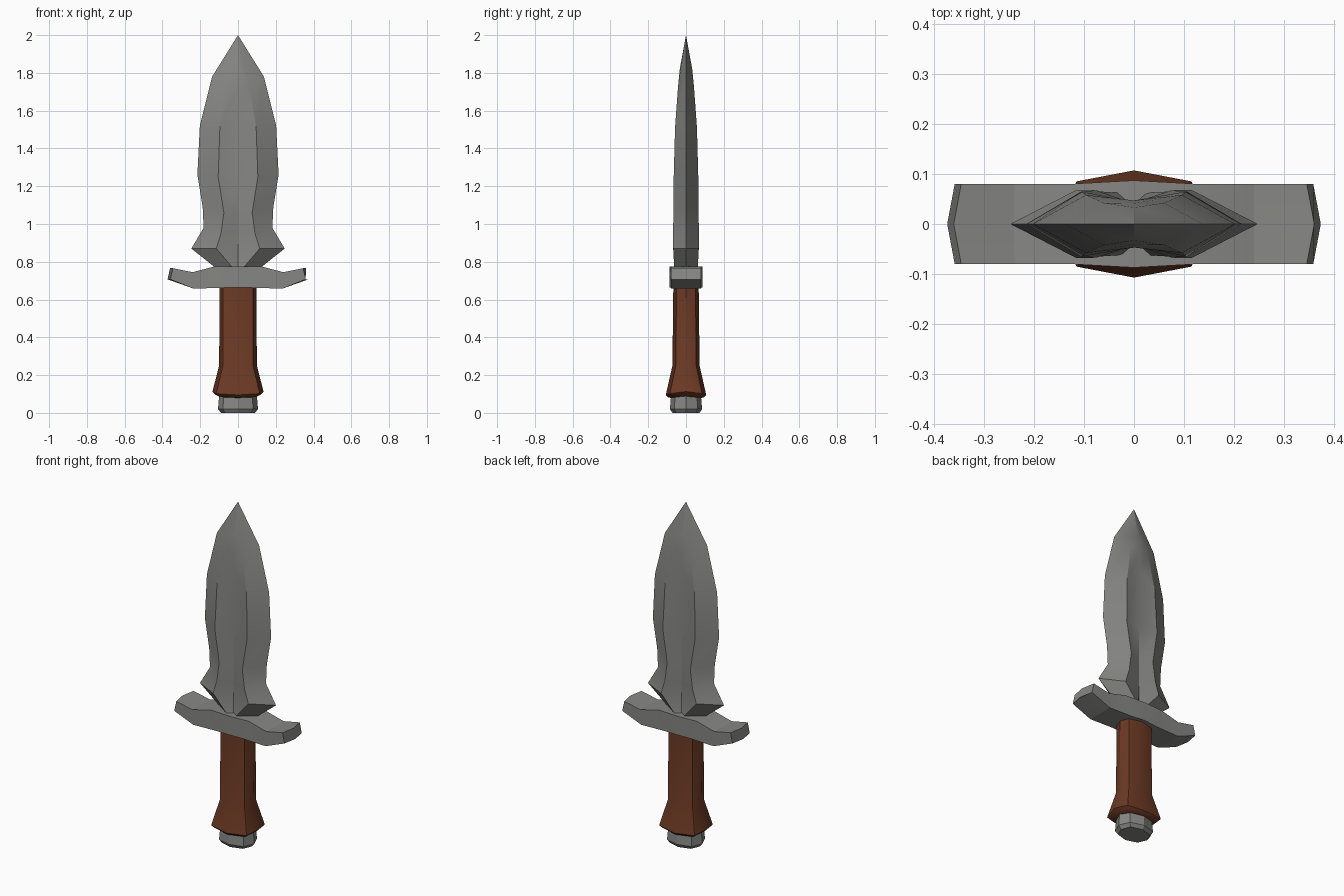
import bpy
import bmesh
import math

cube = bpy.data.objects.get("Cube")
if cube:
    bpy.data.objects.remove(cube, do_unlink=True)


def material(name, color):
    mat = bpy.data.materials.new(name)
    mat.use_nodes = True
    mat.diffuse_color = color
    mat.node_tree.nodes["Principled BSDF"].inputs["Base Color"].default_value = color
    return mat


steel = material("steel grey", (0.24, 0.24, 0.23, 1))
leather = material("leather brown", (0.15, 0.042, 0.018, 1))


def loft(name, rings, mat, angle=30):
    """Skin a stack of equal-length rings and cap both ends."""
    bm = bmesh.new()
    loops = [[bm.verts.new(p) for p in ring] for ring in rings]
    n = len(loops[0])
    for low, high in zip(loops, loops[1:]):
        for i in range(n):
            j = (i + 1) % n
            bm.faces.new((low[i], low[j], high[j], high[i]))
    bm.faces.new(loops[0][::-1])
    bm.faces.new(loops[-1])
    bmesh.ops.remove_doubles(bm, verts=bm.verts, dist=0.0005)
    bmesh.ops.recalc_face_normals(bm, faces=bm.faces)
    mesh = bpy.data.meshes.new(name)
    bm.to_mesh(mesh)
    bm.free()
    obj = bpy.data.objects.new(name, mesh)
    bpy.context.collection.objects.link(obj)
    mesh.materials.append(mat)
    bpy.ops.object.select_all(action='DESELECT')
    obj.select_set(True)
    bpy.context.view_layer.objects.active = obj
    bpy.ops.object.shade_smooth_by_angle(angle=math.radians(angle))
    return obj


def blade_ring(edge, ridge, groove):
    (w, ze), (r, d, zr), (c, zc) = edge, ridge, groove
    return [(w, 0, ze), (r, d, zr), (0, c, zc), (-r, d, zr),
            (-w, 0, ze), (-r, -d, zr), (0, -c, zc), (r, -d, zr)]


def grip_ring(a, b, corner_x, corner_y, z_side, z_front):
    """Eight-sided oval that may dip towards the front and back."""
    zc = z_front + (z_side - z_front) * 0.4
    x, y = corner_x, corner_y
    return [(a, 0, z_side), (x, y, zc), (0, b, z_front), (-x, y, zc),
            (-a, 0, z_side), (-x, -y, zc), (0, -b, z_front), (x, -y, zc)]


# Blade: cutting edge, raised ridge and central groove per level
blade = [
    ((0.115, 0.765), (0.025, 0.062, 0.765), (0.040, 0.765)),
    ((0.247, 0.870), (0.115, 0.068, 0.870), (0.040, 0.850)),
    ((0.182, 0.980), (0.090, 0.068, 0.950), (0.040, 0.950)),
    ((0.187, 1.090), (0.075, 0.067, 1.060), (0.041, 1.060)),
    ((0.215, 1.260), (0.105, 0.065, 1.250), (0.043, 1.250)),
    ((0.202, 1.520), (0.096, 0.058, 1.510), (0.047, 1.620)),
    ((0.137, 1.780), (0.060, 0.042, 1.730), (0.041, 1.730)),
    ((0.000, 2.000), (0.000, 0.033, 1.820), (0.033, 1.820)),
]
loft("blade", [blade_ring(*row) for row in blade], steel, 20)

# Crossguard: sections along x as (top x, bottom x, top z, bottom z, depth, end point)
guard_half = [
    (0.125, 0.090, 0.775, 0.662, 0.080, 0.0),
    (0.240, 0.235, 0.745, 0.658, 0.080, 0.0),
    (0.345, 0.358, 0.766, 0.707, 0.080, 0.015),
]


def guard_ring(side, xt, xb, zt, zb, d, point):
    s = side
    return [(s * xt, -d, zt), (s * (xt + point), 0, zt), (s * xt, d, zt),
            (s * xb, d, zb), (s * (xb + point), 0, zb), (s * xb, -d, zb)]


guard = [guard_ring(-1, *row) for row in reversed(guard_half)]
guard.append(guard_ring(1, 0, 0, 0.775, 0.665, 0.087, 0))
guard += [guard_ring(1, *row) for row in guard_half]
loft("crossguard", guard, steel, 15)

# Handle: straight grip with a flared, lipped foot
loft("handle", [
    grip_ring(0.090, 0.070, 0.070, 0.055, 0.085, 0.078),
    grip_ring(0.118, 0.095, 0.100, 0.075, 0.095, 0.082),
    grip_ring(0.135, 0.107, 0.115, 0.085, 0.113, 0.095),
    grip_ring(0.100, 0.072, 0.080, 0.054, 0.250, 0.250),
    grip_ring(0.097, 0.067, 0.078, 0.050, 0.680, 0.680),
], leather, 40)

# Pommel: faceted cap with a chamfered base
loft("pommel", [
    grip_ring(0.090, 0.072, 0.068, 0.052, 0.000, 0.000),
    grip_ring(0.106, 0.085, 0.080, 0.062, 0.020, 0.020),
    grip_ring(0.100, 0.080, 0.075, 0.058, 0.092, 0.085),
], steel, 15)
